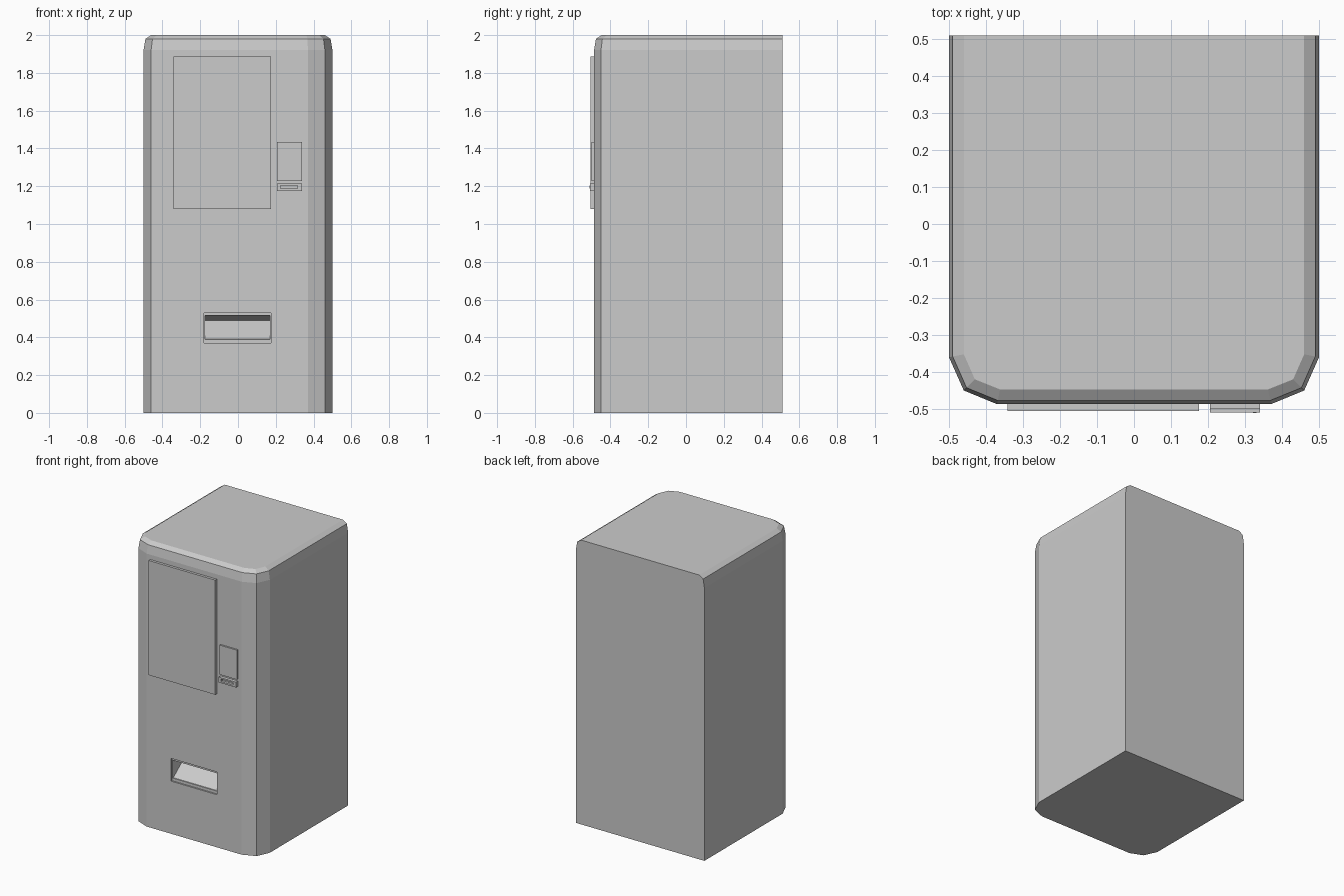
import bpy
import bmesh

cube = bpy.data.objects.get("Cube")
if cube:
    bpy.data.objects.remove(cube, do_unlink=True)

grey = bpy.data.materials.new("plain grey")
grey.use_nodes = True
GREY = (0.6, 0.6, 0.6, 1)
grey.diffuse_color = GREY
for node in grey.node_tree.nodes:
    if node.type == 'BSDF_PRINCIPLED':
        node.inputs["Base Color"].default_value = GREY


def loft(name, rings):
    """Skin a stack of closed rings and cap both ends."""
    bm = bmesh.new()
    loops = [[bm.verts.new(p) for p in ring] for ring in rings]
    for low, high in zip(loops, loops[1:]):
        n = len(low)
        for i in range(n):
            j = (i + 1) % n
            bm.faces.new((low[i], low[j], high[j], high[i]))
    bm.faces.new(loops[0])
    bm.faces.new(loops[-1])
    bmesh.ops.recalc_face_normals(bm, faces=bm.faces)
    mesh = bpy.data.meshes.new(name)
    bm.to_mesh(mesh)
    bm.free()
    mesh.materials.append(grey)
    obj = bpy.data.objects.new(name, mesh)
    bpy.context.scene.collection.objects.link(obj)
    return obj


def box(name, x0, x1, y0, y1, z0, z1):
    return loft(name, [[(x0, y0, z), (x1, y0, z), (x1, y1, z), (x0, y1, z)]
                       for z in (z0, z1)])


def carve(target, cutter):
    """Cut one shape out of another, then discard the cutter."""
    cutter.hide_render = True
    mod = target.modifiers.new("cut", 'BOOLEAN')
    mod.operation = 'DIFFERENCE'
    mod.solver = 'EXACT'
    mod.object = cutter
    bpy.context.view_layer.objects.active = target
    bpy.ops.object.modifier_apply(modifier=mod.name)
    bpy.data.objects.remove(cutter, do_unlink=True)


# Cabinet: flat back, chamfered front corners, eased top edge
BACK, FRONT = 0.51, -0.487


def outline(z, inset):
    half = [(0.5 - inset, BACK),
            (0.5 - inset, -0.36 + inset * 0.2),
            (0.46 - inset * 0.75, -0.45 + inset * 0.75),
            (0.37 - inset * 0.2, FRONT + inset)]
    ring = half + [(-x, y) for x, y in reversed(half)]
    return [(x, y, z) for x, y in ring]


cabinet = loft("cabinet", [outline(0, 0), outline(1.92, 0),
                           outline(1.98, 0.01), outline(2, 0.04)])

# Collection tray: shallow rim recess, then a wedge with a sloping floor
carve(cabinet, box("rim_cutter", -0.18, 0.176, -0.6, FRONT + 0.01, 0.37, 0.53))
wedge = [(-0.6, 0.385), (-0.47, 0.39), (-0.34, 0.49), (-0.47, 0.515), (-0.6, 0.515)]
carve(cabinet, loft("tray_cutter", [[(x, y, z) for y, z in wedge]
                                    for x in (-0.174, 0.17)]))

# Display panel and payment keypad
box("display_panel", -0.342, 0.176, -0.505, FRONT, 1.08, 1.886)
box("payment_panel", 0.206, 0.34, -0.499, FRONT, 1.228, 1.435)

# Card reader with a recessed slot and a small button
reader = box("card_reader", 0.206, 0.34, -0.509, FRONT, 1.176, 1.214)
carve(reader, box("slot_cutter", 0.224, 0.316, -0.6, -0.492, 1.187, 1.204))
box("reader_button", 0.322, 0.331, -0.511, -0.505, 1.187, 1.204)
